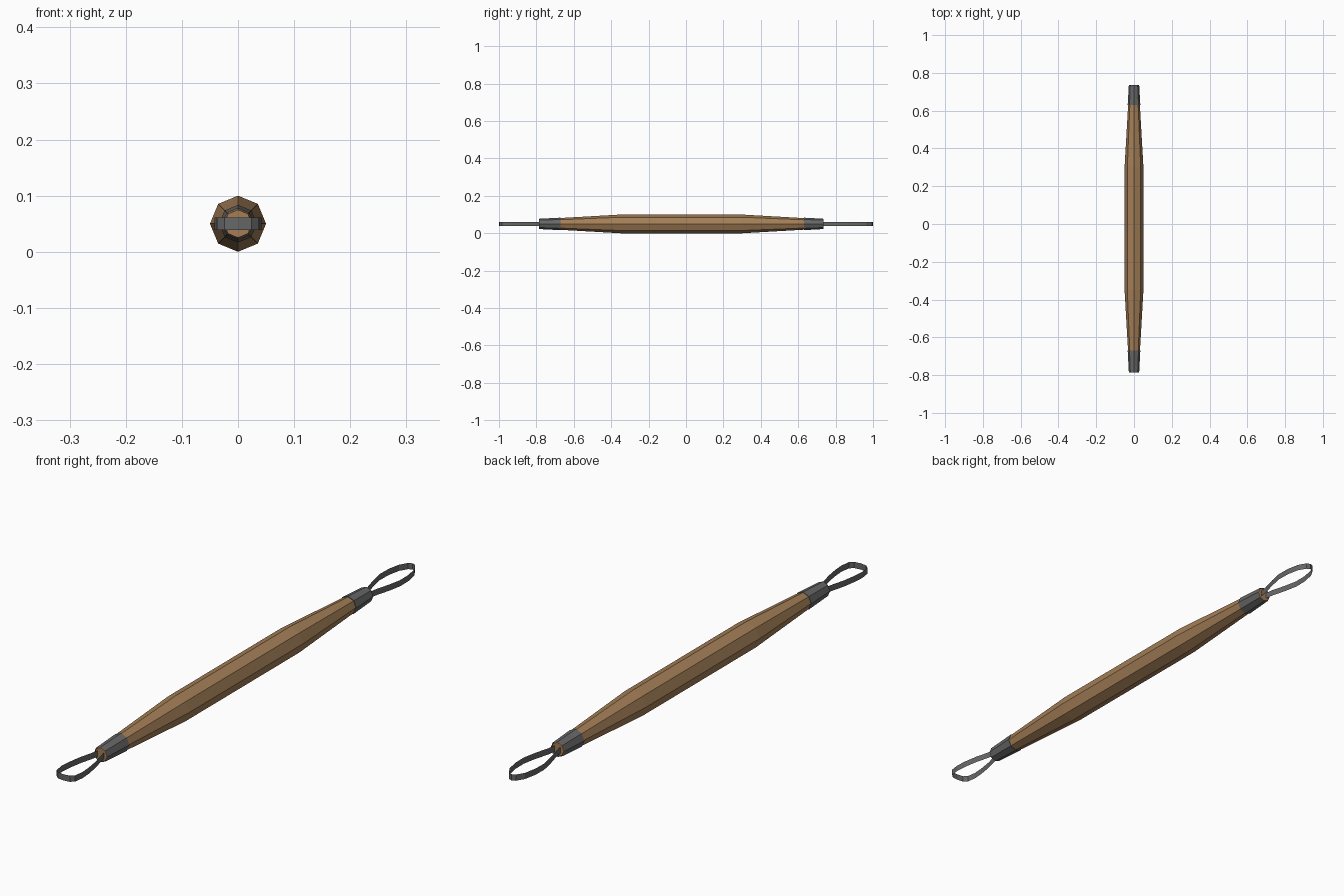
import bpy, math

if "Cube" in bpy.data.objects:
    bpy.data.objects.remove(bpy.data.objects["Cube"])

Z = 0.05  # height of the tool's axis


def material(name, rgb):
    m = bpy.data.materials.new(name)
    m.diffuse_color = (*rgb, 1)
    m.use_nodes = True
    m.node_tree.nodes["Principled BSDF"].inputs["Base Color"].default_value = m.diffuse_color
    return m


wood = material("brown wood", (0.37, 0.21, 0.095))
metal = material("grey metal", (0.135, 0.135, 0.135))


def make(name, verts, faces, mat):
    me = bpy.data.meshes.new(name)
    me.from_pydata(verts, [], faces)
    me.materials.append(mat)
    ob = bpy.data.objects.new(name, me)
    bpy.context.collection.objects.link(ob)
    return ob


def octagon_body(name, profile, mat, caps):
    """Eight-sided body along y from (y, radius) pairs in increasing y."""
    n = 8
    verts = [(r * math.cos(i * math.tau / n), y, Z + r * math.sin(i * math.tau / n))
             for y, r in profile for i in range(n)]
    faces = [(k * n + i, (k + 1) * n + i, (k + 1) * n + (i + 1) % n, k * n + (i + 1) % n)
             for k in range(len(profile) - 1) for i in range(n)]
    if caps:
        last = (len(profile) - 1) * n
        faces += [tuple(range(n)), tuple(range(last + n - 1, last - 1, -1))]
    return make(name, verts, faces, mat)


def ribbon(name, half, mat):
    """Thin upright band following a half outline (x, y), mirrored in x."""
    path = half + [(-x, y) for x, y in reversed(half) if x > 0]
    verts = [(x, y, Z + s * 0.0112) for x, y in path for s in (-1, 1)]
    faces = [(2 * i, 2 * i + 2, 2 * i + 3, 2 * i + 1) for i in range(len(path) - 1)]
    return make(name, verts, faces, mat)


# Wooden handle with tapered ends
octagon_body("handle", [(-0.785, 0.025), (-0.35, 0.05), (0.30, 0.05), (0.735, 0.025)], wood, True)

# Metal collars, with a lip where they meet the wood
octagon_body("front_collar", [(-0.785, 0.0275), (-0.67, 0.0335), (-0.67, 0.031)], metal, False)
octagon_body("back_collar", [(0.63, 0.031), (0.63, 0.0335), (0.735, 0.0275)], metal, False)

# Cutting loops: squared at the front, rounded at the back
ribbon("front_loop", [(0.011, -0.775), (0.018, -0.81), (0.031, -0.86), (0.039, -0.91),
                      (0.042, -0.95), (0.037, -0.985), (0.024, -0.997), (0, -1.0)], metal)
ribbon("back_loop", [(0.010, 0.725), (0.016, 0.765), (0.031, 0.82), (0.041, 0.87),
                     (0.040, 0.92), (0.031, 0.965), (0.014, 0.994), (0, 1.0)], metal)
